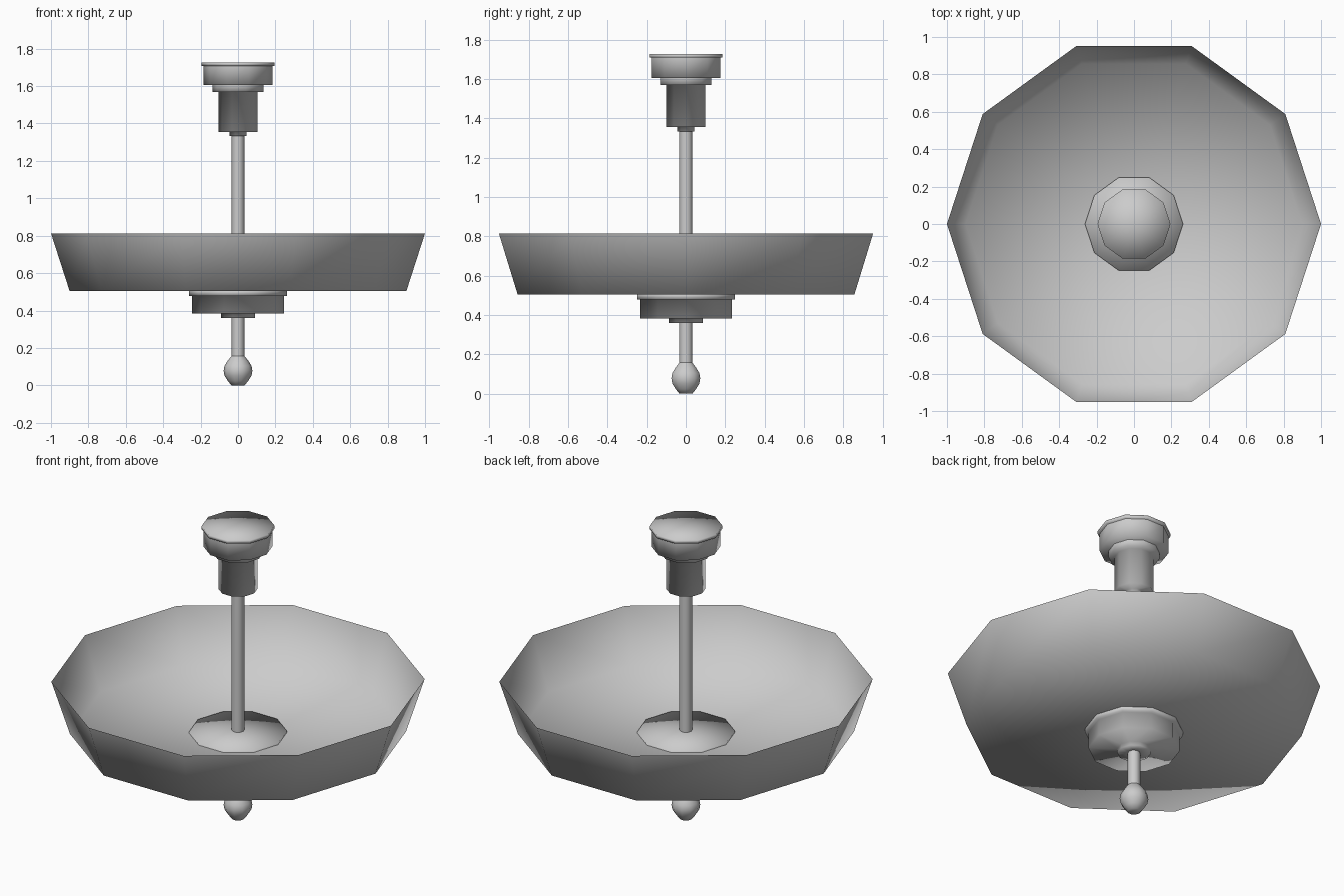
import bpy
import bmesh
import math

if "Cube" in bpy.data.objects:
    bpy.data.objects.remove(bpy.data.objects["Cube"])

SIDES = 10


def lathe(name, profile):
    """Revolve (radius, z) points round z; a radius of 0 closes to a point."""
    bm = bmesh.new()
    rings = []
    for r, z in profile:
        if r == 0:
            rings.append([bm.verts.new((0, 0, z))])
        else:
            rings.append([bm.verts.new((r * math.cos(2 * math.pi * i / SIDES),
                                        r * math.sin(2 * math.pi * i / SIDES), z))
                          for i in range(SIDES)])
    for low, high in zip(rings, rings[1:]):
        for i in range(SIDES):
            j = (i + 1) % SIDES
            if len(low) == 1:
                loop = (low[0], high[j], high[i])
            elif len(high) == 1:
                loop = (low[i], low[j], high[0])
            else:
                loop = (low[i], low[j], high[j], high[i])
            bm.faces.new(loop).smooth = True
    mesh = bpy.data.meshes.new(name)
    bm.to_mesh(mesh)
    bm.free()
    obj = bpy.data.objects.new(name, mesh)
    bpy.context.collection.objects.link(obj)
    return obj


# Open thin-walled bowl shade
lathe("bowl_shade", [(0, 0.503), (0.9, 0.503), (1.0, 0.813)])

# Central rod
lathe("rod", [(0.034, 0.13), (0.034, 1.34)])

# Ball finial with a flattened underside
ball_r, ball_z = 0.077, 0.078
ball = [(0, 0.0), (0.035, 0.0)]
ball += [(ball_r * math.cos(math.radians(a)), ball_z + ball_r * math.sin(math.radians(a)))
         for a in (-45, -20, 0, 20, 45)]
lathe("ball_finial", ball + [(0.034, 0.158)])

# Stepped cup holding the bowl from below, capped inside the bowl
lathe("bowl_cup", [(0.034, 0.36), (0.09, 0.36), (0.09, 0.383), (0.245, 0.383),
                   (0.245, 0.478), (0.262, 0.478), (0.262, 0.512), (0, 0.522)])

# Collar and socket under the ceiling mount
lathe("socket", [(0.034, 1.332), (0.045, 1.332), (0.045, 1.355), (0.105, 1.355),
                 (0.105, 1.568), (0.137, 1.568), (0.137, 1.605)])

# Ceiling canopy with a lipped top plate
lathe("ceiling_canopy", [(0, 1.605), (0.185, 1.605), (0.185, 1.708)])
lathe("canopy_plate", [(0, 1.708), (0.195, 1.708), (0.195, 1.727), (0, 1.727)])
